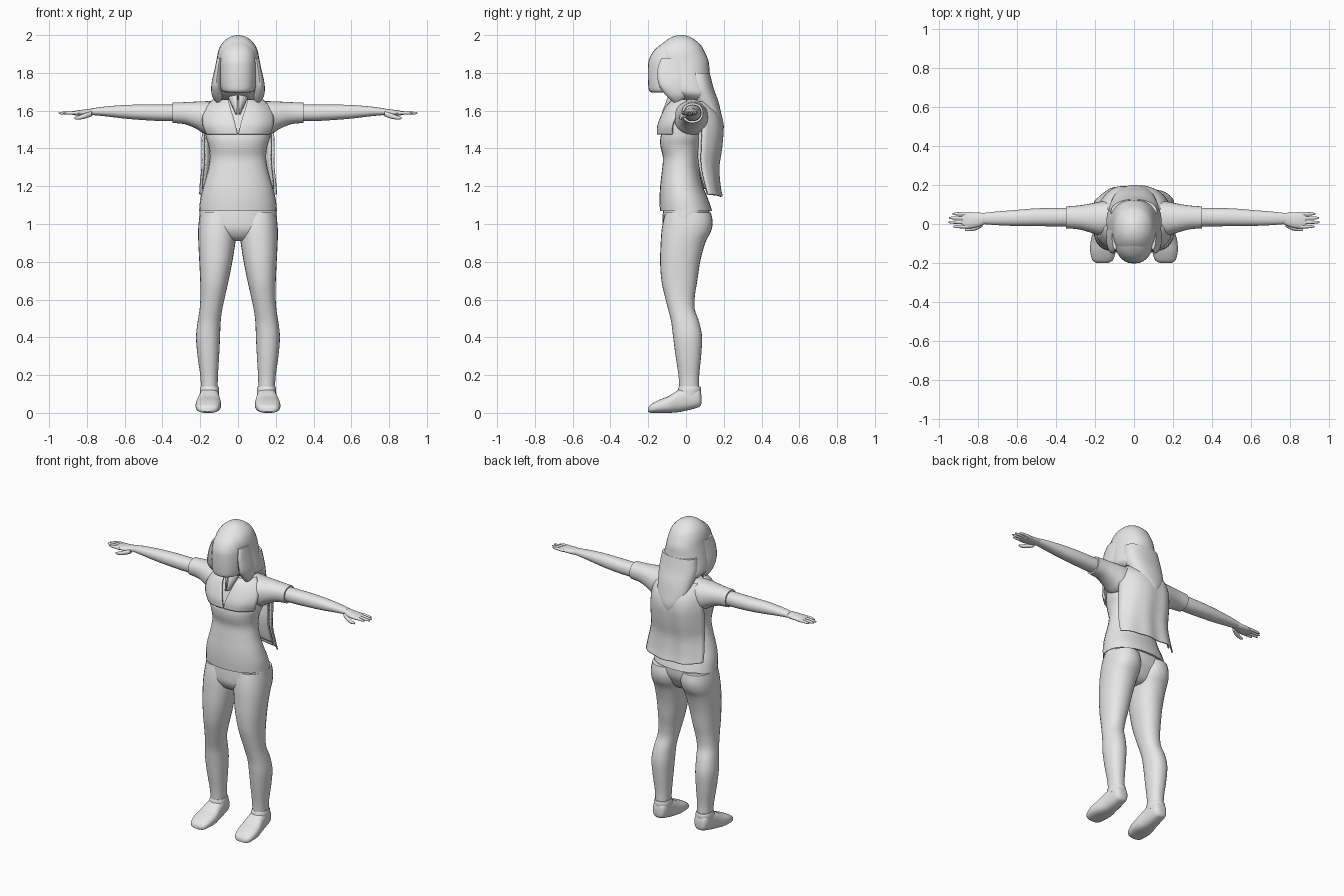
import bpy, bmesh, math

grey = bpy.data.materials.new("light_grey")
grey.diffuse_color = (0.8, 0.8, 0.8, 1)


def finish(name, bm, mirror=False, thick=0, angle=50):
    bmesh.ops.recalc_face_normals(bm, faces=bm.faces)
    me = bpy.data.meshes.new(name)
    bm.to_mesh(me)
    bm.free()
    me.materials.append(grey)
    ob = bpy.data.objects.new(name, me)
    bpy.context.collection.objects.link(ob)
    bpy.ops.object.select_all(action='DESELECT')
    ob.select_set(True)
    bpy.context.view_layer.objects.active = ob
    bpy.ops.object.shade_smooth_by_angle(angle=math.radians(angle))
    if thick:
        m = ob.modifiers.new("thickness", 'SOLIDIFY')
        m.thickness = thick
        m.offset = 0
    if mirror:
        m = ob.modifiers.new("mirror", 'MIRROR')
        m.use_clip = False
        m.use_mirror_merge = False
    return ob


def spline(rows, steps):
    """Smoothly resample a list of equal-length tuples."""
    out = []
    for i in range(len(rows) - 1):
        p = [rows[max(0, min(len(rows) - 1, i + k))] for k in (-1, 0, 1, 2)]
        for s in range(steps):
            t = s / steps
            out.append([0.5 * (2 * b + (c - a) * t + (2 * a - 5 * b + 4 * c - d) * t * t
                               + (3 * b - a - 3 * c + d) * t ** 3) for a, b, c, d in zip(*p)])
    return out + [list(rows[-1])]


def loft(name, axis, rows, mirror=False, p=2.2, n=28, steps=4):
    """Rows are (position, a_min, a_max, b_min, b_max) along the axis."""
    bm = bmesh.new()
    rings = []
    for t, a0, a1, b0, b1 in spline(rows, steps):
        ring = []
        for k in range(n):
            g = 2 * math.pi * k / n
            c, s = math.cos(g), math.sin(g)
            a = (a0 + a1) / 2 + (a1 - a0) / 2 * math.copysign(abs(c) ** (2 / p), c)
            b = (b0 + b1) / 2 + (b1 - b0) / 2 * math.copysign(abs(s) ** (2 / p), s)
            co = {'z': (a, b, t), 'x': (t, a, b), 'y': (a, t, b)}[axis]
            ring.append(bm.verts.new(co))
        rings.append(ring)
    for r, q in zip(rings, rings[1:]):
        for k in range(n):
            bm.faces.new((r[k], r[(k + 1) % n], q[(k + 1) % n], q[k]))
    bm.faces.new(rings[0])
    bm.faces.new(rings[-1])
    return finish(name, bm, mirror)


def sheet(name, fn, nu, nv, mirror=False, thick=0.01):
    bm = bmesh.new()
    g = [[bm.verts.new(fn(i / nu, j / nv)) for j in range(nv + 1)] for i in range(nu + 1)]
    for i in range(nu):
        for j in range(nv):
            bm.faces.new((g[i][j], g[i + 1][j], g[i + 1][j + 1], g[i][j + 1]))
    return finish(name, bm, mirror, thick)


def sym(rows):
    return [(z, -w, w, y0, y1) for z, w, y0, y1 in rows]


# Shirt body with hem over the hips
loft("shirt", 'z', sym([
    (1.07, .206, -.138, .138), (1.13, .200, -.14, .118), (1.2, .183, -.137, .09),
    (1.28, .160, -.128, .072), (1.35, .149, -.122, .070), (1.41, .155, -.135, .08),
    (1.46, .170, -.135, .10), (1.53, .178, -.115, .12), (1.6, .165, -.085, .125),
    (1.64, .135, -.055, .115), (1.665, .08, -.035, .09)]))
loft("neck", 'z', sym([(1.6, .07, -.06, .08), (1.67, .052, -.05, .07), (1.78, .05, -.05, .07)]))

# Hips and legs
loft("hips", 'z', sym([
    (.91, .06, -.07, .045), (.93, .13, -.10, .075), (.97, .195, -.122, .10),
    (1.02, .206, -.125, .122), (1.09, .200, -.12, .125)]))
loft("leg", 'z', [
    (.13, .108, .195, -.035, .07), (.2, .106, .2, -.04, .07), (.3, .1, .214, -.055, .08),
    (.4, .095, .222, -.068, .085), (.48, .092, .214, -.078, .07), (.55, .083, .203, -.095, .046),
    (.62, .068, .199, -.113, .047), (.7, .05, .2, -.13, .06), (.8, .03, .205, -.137, .075),
    (.9, .014, .21, -.134, .102), (.96, .006, .211, -.13, .132), (1.01, .006, .208, -.122, .141),
    (1.06, .015, .2, -.11, .132)], True)

# Shoes with a rounded ankle cuff
loft("shoe", 'y', [
    (-.2, .135, .19, .006, .028), (-.185, .108, .213, 0, .045), (-.14, .094, .224, 0, .07),
    (-.09, .09, .222, 0, .09), (-.04, .096, .21, .004, .122), (.01, .1, .203, .014, .138),
    (.055, .105, .197, .026, .137), (.075, .115, .187, .035, .12), (.082, .135, .17, .05, .09)],
    True, p=2.6)
loft("ankle_cuff", 'z', [(.09, .1, .202, -.05, .077), (.125, .1, .202, -.042, .08),
                         (.14, .104, .198, -.036, .075)], True)

# Sleeves and arms
loft("sleeve", 'x', [
    (.1, -.06, .12, 1.47, 1.655), (.17, -.06, .115, 1.475, 1.65), (.22, -.045, .105, 1.503, 1.648),
    (.28, -.028, .095, 1.528, 1.645), (.347, -.022, .09, 1.535, 1.642)], True)
loft("arm", 'x', [
    (.3, -.012, .082, 1.545, 1.632), (.4, -.012, .082, 1.545, 1.632), (.5, -.011, .08, 1.55, 1.632),
    (.6, -.01, .072, 1.558, 1.63), (.7, -.006, .064, 1.57, 1.622), (.775, 0, .056, 1.577, 1.612)], True)

# Hands
loft("palm", 'x', [
    (.76, .002, .055, 1.577, 1.613), (.79, -.012, .058, 1.574, 1.609),
    (.83, -.022, .06, 1.574, 1.604), (.865, -.022, .06, 1.576, 1.599),
    (.88, -.015, .055, 1.58, 1.596)], True, n=16)
for i, (y, end) in enumerate([(-.013, .925), (.009, .95), (.031, .948), (.052, .93)]):
    loft(f"finger_{i + 1}", 'x', [
        (.85, y - .01, y + .01, 1.578, 1.597), (.89, y - .009, y + .009, 1.58, 1.597),
        (end - .015, y - .007, y + .007, 1.58, 1.594), (end, y - .003, y + .003, 1.584, 1.59)],
        True, n=10, steps=3)
loft("thumb", 'x', [
    (.775, -.014, .012, 1.57, 1.598), (.81, -.032, -.005, 1.558, 1.586),
    (.845, -.037, -.018, 1.553, 1.573), (.866, -.034, -.024, 1.556, 1.566)], True, n=12)

# Smooth head, flat under the chin
loft("head", 'z', sym([
    (1.695, .055, -.175, -.02), (1.705, .085, -.195, .02), (1.75, .098, -.201, .06),
    (1.82, .102, -.202, .08), (1.87, .1, -.196, .08), (1.92, .09, -.168, .07),
    (1.96, .06, -.12, .04), (1.985, .02, -.07, 0)]), p=2.3)

# Hair cap, side locks and long back hair
loft("hair_cap", 'z', sym([
    (1.66, .108, -.055, .16), (1.69, .138, -.105, .152), (1.73, .14, -.14, .142),
    (1.8, .126, -.15, .126), (1.86, .114, -.162, .12), (1.91, .106, -.158, .1),
    (1.95, .089, -.128, .076), (1.98, .06, -.093, .04), (1.995, .03, -.06, .008),
    (2.0, .006, -.033, -.02)]), p=2.2)
loft("back_hair", 'z', sym([
    (1.47, .012, .17, .195), (1.52, .06, .135, .2), (1.58, .1, .09, .188),
    (1.65, .118, .03, .171), (1.72, .128, 0, .146), (1.8, .118, 0, .126)]))
loft("side_lock", 'z', [
    (1.64, .09, .112, -.06, -.03), (1.68, .084, .138, -.105, 0), (1.74, .088, .141, -.145, 0),
    (1.82, .088, .124, -.15, 0), (1.88, .08, .112, -.13, 0)], True, n=16)


# Back cape in two layers
def cape(inset, lift):
    prof = spline([(1.645, .13, .115, .07), (1.58, .165, .17, .09), (1.5, .185, .192, .085),
                   (1.4, .19, .185, .08), (1.3, .19, .17, .08), (1.2, .2, .176, .1),
                   (1.145, .203, .186, .115)], 4)

    def fn(u, v):
        z, w, yb, ye = prof[round(v * 24)]
        x = 2 * u - 1
        y = yb + (ye - yb) * abs(x) ** 3.5 + 0.005 * math.sin(x * 9) * v
        return (x * (w - inset), y - inset, z + lift * v + .012 * v * x * x)
    return fn


sheet("cape_outer", cape(0, 0), 28, 24, thick=.008)
sheet("cape_lining", cape(.016, .03), 28, 24, thick=.008)

# Front bolero flaps meeting in a V
flap = spline([(1.475, .002, .165, -.148), (1.52, .012, .182, -.146), (1.57, .026, .184, -.128),
               (1.62, .042, .165, -.102), (1.655, .05, .13, -.07)], 4)


def flap_fn(u, v):
    z, xi, xo, y = flap[round(v * 16)]
    x = xi + (xo - xi) * u
    return (x, y + .075 * (x / xo) ** 3.2, z)


sheet("front_flap", flap_fn, 14, 16, True, thick=.012)


# Pointed collar tips under the chin
def collar_fn(u, v):
    w = .055 * (1 - v) + .004
    x = .004 + w * u
    return (x, -.082 - .045 * v + .03 * u * u, 1.7 - .12 * v)


sheet("collar", collar_fn, 6, 8, True, thick=.008)
